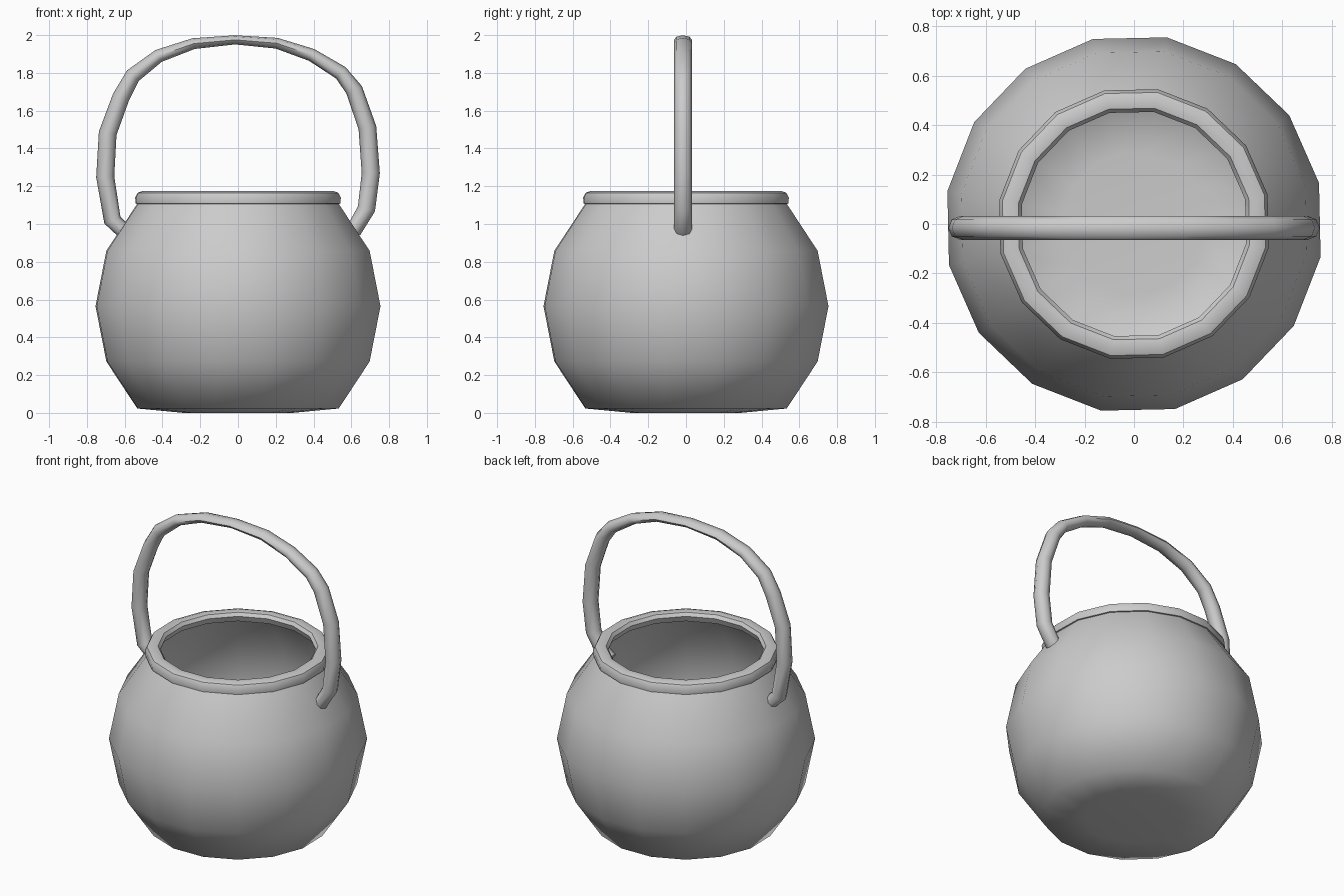
import bpy, bmesh, math
from mathutils import Vector

if "Cube" in bpy.data.objects:
    bpy.data.objects.remove(bpy.data.objects["Cube"], do_unlink=True)

# Single material
grey = bpy.data.materials.new("plain grey")
grey.use_nodes = True
colour = (0.6, 0.6, 0.6, 1)
grey.diffuse_color = colour
grey.node_tree.nodes["Principled BSDF"].inputs["Base Color"].default_value = colour


def skin(name, rings, loop, caps, angle):
    """Join matching rings of points with quads; loop closes first to last."""
    bm = bmesh.new()
    rows = [[bm.verts.new(p) for p in ring] for ring in rings]
    n = len(rows[0])
    pairs = list(zip(rows, rows[1:])) + ([(rows[-1], rows[0])] if loop else [])
    for a, b in pairs:
        for i in range(n):
            j = (i + 1) % n
            bm.faces.new((a[i], a[j], b[j], b[i]))
    if caps:
        bm.faces.new(rows[0][::-1])
        bm.faces.new(rows[-1])
    bmesh.ops.recalc_face_normals(bm, faces=bm.faces)
    mesh = bpy.data.meshes.new(name)
    bm.to_mesh(mesh)
    bm.free()
    mesh.materials.append(grey)
    obj = bpy.data.objects.new(name, mesh)
    bpy.context.collection.objects.link(obj)
    bpy.ops.object.select_all(action="DESELECT")
    obj.select_set(True)
    bpy.context.view_layer.objects.active = obj
    bpy.ops.object.shade_smooth_by_angle(angle=math.radians(angle))
    return obj


def circle(r, z, sides=16, turn=math.radians(12.5)):
    return [(r * math.cos(turn + math.tau * i / sides),
             r * math.sin(turn + math.tau * i / sides), z) for i in range(sides)]


# Pot: a sphere with a flattened base and open top, as a thin double wall
R, MID, WALL = 0.766, 0.565, 0.01
outer, inner = [], []
for lat in (-67.5, -45, -22.5, 0, 22.5, 45):
    c, s = math.cos(math.radians(lat)), math.sin(math.radians(lat))
    outer.append((R * c, max(MID + R * s, 0.0)))
    inner.append(((R - WALL) * c, max(MID + (R - WALL) * s, WALL)))
profile = outer + inner[::-1]
skin("pot", [circle(r, z) for r, z in profile], False, True, 60)

# Rim: rounded ring round the mouth
rim_profile = [(0.53, 1.103), (0.55, 1.108), (0.553, 1.14), (0.54, 1.165),
               (0.51, 1.176), (0.475, 1.17), (0.46, 1.15), (0.475, 1.112)]
skin("rim", [circle(r, z) for r, z in rim_profile], True, False, 40)

# Handle: arched tube, thinner across the top than at the sides
path = [(-0.57, 0.93), (-0.665, 1.02), (-0.703, 1.25), (-0.69, 1.48),
        (-0.62, 1.67), (-0.557, 1.785), (-0.42, 1.89), (-0.235, 1.955),
        (-0.015, 1.975), (0.205, 1.957), (0.39, 1.895), (0.545, 1.80),
        (0.615, 1.71), (0.685, 1.51), (0.703, 1.27), (0.68, 1.08),
        (0.615, 0.97), (0.56, 0.93)]
pts = [Vector((x, -0.016, z)) for x, z in path]
side = Vector((0, 1, 0))
rings = []
for k, p in enumerate(pts):
    along = (pts[min(k + 1, len(pts) - 1)] - pts[max(k - 1, 0)]).normalized()
    out = side.cross(along)
    thick = 0.024 + 0.024 * abs(out.x)
    rings.append([p + out * thick * math.cos(a) + side * 0.048 * math.sin(a)
                  for a in (math.tau * i / 8 for i in range(8))])
skin("handle", rings, False, True, 60)
